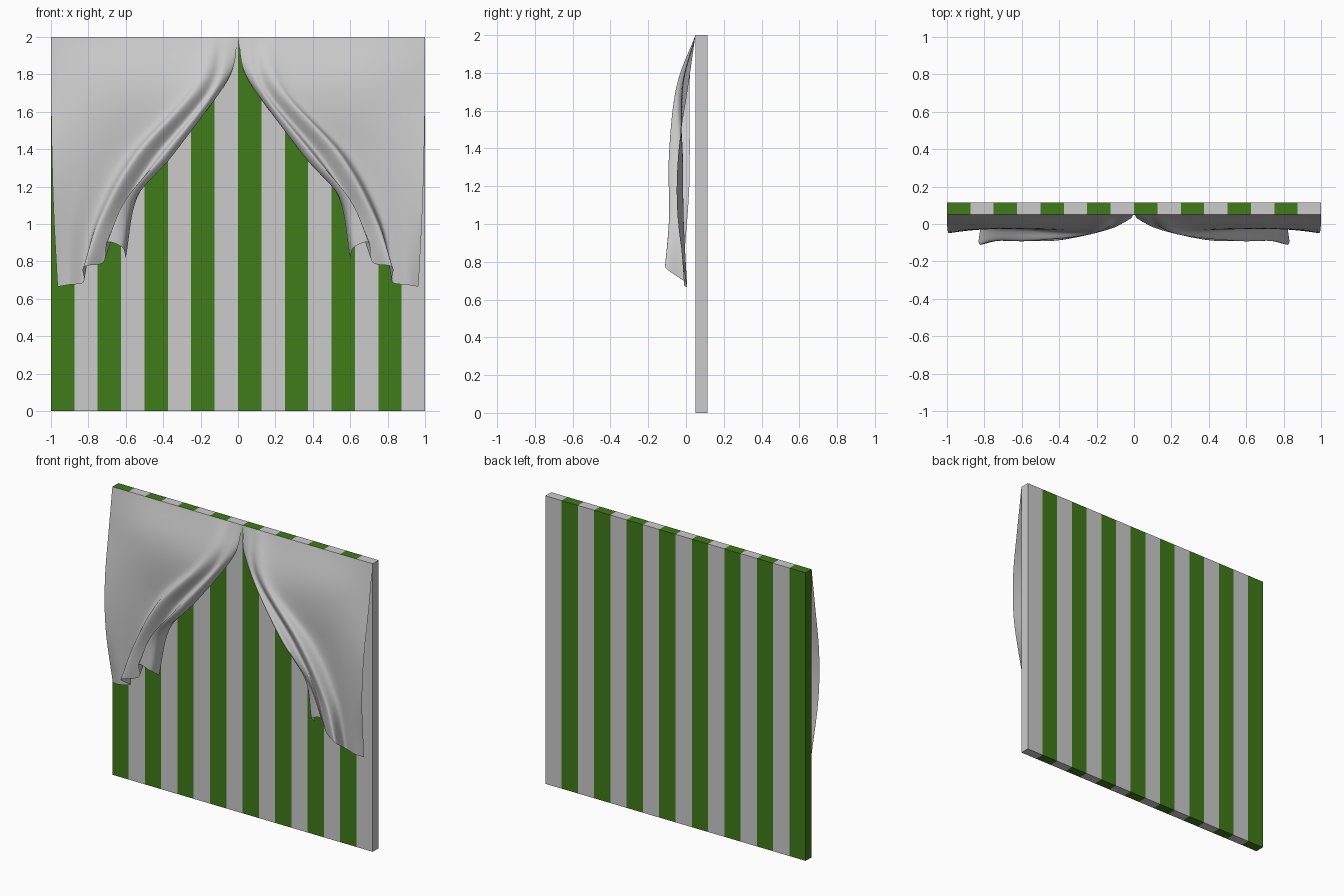
import bpy, bmesh
from mathutils import Vector

if "Cube" in bpy.data.objects:
    bpy.data.objects.remove(bpy.data.objects["Cube"])


def material(name, color):
    m = bpy.data.materials.new(name)
    m.diffuse_color = color
    m.use_nodes = True
    m.node_tree.nodes["Principled BSDF"].inputs["Base Color"].default_value = m.diffuse_color
    return m


def make_object(name, bm):
    mesh = bpy.data.meshes.new(name)
    bm.to_mesh(mesh)
    bm.free()
    ob = bpy.data.objects.new(name, mesh)
    bpy.context.collection.objects.link(ob)
    return ob


def spline(points, steps):
    """Smooth open curve through all given points."""
    p = [2 * points[0] - points[1]] + points + [2 * points[-1] - points[-2]]
    out = []
    for i in range(1, len(p) - 2):
        a, b, c, d = p[i - 1:i + 3]
        for s in range(steps):
            t = s / steps
            out.append(0.5 * (2 * b + (c - a) * t + (2 * a - 5 * b + 4 * c - d) * t ** 2
                              + (3 * b - a - 3 * c + d) * t ** 3))
    out.append(points[-1].copy())
    return out


# Striped board: rings across the width, alternating materials
STRIPES, FRONT, BACK, HEIGHT = 16, 0.05, 0.115, 2.0
bm = bmesh.new()
rings = []
for i in range(STRIPES + 1):
    x = -1 + 2 * i / STRIPES
    rings.append([bm.verts.new((x, y, z)) for y, z in
                  ((FRONT, 0), (BACK, 0), (BACK, HEIGHT), (FRONT, HEIGHT))])
for i in range(STRIPES):
    for k in range(4):
        n = (k + 1) % 4
        f = bm.faces.new((rings[i][k], rings[i][n], rings[i + 1][n], rings[i + 1][k]))
        f.material_index = i % 2
bm.faces.new(rings[0]).material_index = 0
bm.faces.new(rings[-1]).material_index = 1
bmesh.ops.recalc_face_normals(bm, faces=bm.faces)
board = make_object("striped_board", bm)
board.data.materials.append(material("green", (0.05, 0.2, 0.01, 1)))
board.data.materials.append(material("light_grey", (0.6, 0.6, 0.6, 1)))

# Curtain fold lines from outer edge to inner edge: top x, then points downwards
FOLDS = [
    (1.00, (1.0, .01, 1.72), (.995, -.04, 1.38), (.985, -.045, 1.05), (.965, .005, .665)),   # outer edge
    (.68, (.72, -.015, 1.74), (.82, -.03, 1.38), (.89, -.03, 1.02), (.905, -.01, .675)),    # sheet
    (.27, (.34, -.03, 1.70), (.61, -.02, 1.36), (.77, -.015, 1.02), (.825, .0, .69)),       # crease
    (.14, (.22, -.05, 1.73), (.54, -.09, 1.37), (.73, -.09, 1.03), (.825, -.11, .77)),      # first ridge
    (.09, (.15, -.02, 1.73), (.45, -.04, 1.35), (.62, -.045, 1.07), (.72, -.06, .795)),     # valley
    (.05, (.11, -.02, 1.74), (.39, -.085, 1.38), (.60, -.09, 1.13), (.70, -.09, .90)),      # second ridge
    (.02, (.075, .0, 1.76), (.35, -.05, 1.37), (.555, -.06, 1.13), (.62, -.08, .875)),      # fold return
    (.00, (.055, .02, 1.77), (.34, .02, 1.385), (.535, .015, 1.15), (.60, -.01, .82)),      # inner edge
]
STEPS = 10
rails = [spline([Vector((f[0], FRONT, HEIGHT))] + [Vector(p) for p in f[1:]], STEPS)
         for f in FOLDS]
bm = bmesh.new()
rows = [[bm.verts.new(p) for p in spline(list(section), STEPS)] for section in zip(*rails)]
for r, s in zip(rows, rows[1:]):
    for i in range(len(r) - 1):
        bm.faces.new((r[i], r[i + 1], s[i + 1], s[i])).smooth = True
bmesh.ops.recalc_face_normals(bm, faces=bm.faces)
bm.normal_update()
if sum(f.normal.y for f in bm.faces) > 0:
    bmesh.ops.reverse_faces(bm, faces=bm.faces)
# Keep the cloth in front of the board and inside its outline
for v in bm.verts:
    v.co.x = min(max(v.co.x, 0), 1)
    v.co.y = min(v.co.y, FRONT)
    v.co.z = min(v.co.z, HEIGHT)
curtain = make_object("curtain_pair", bm)
mirror = curtain.modifiers.new("mirror", 'MIRROR')
mirror.use_mirror_merge = False
